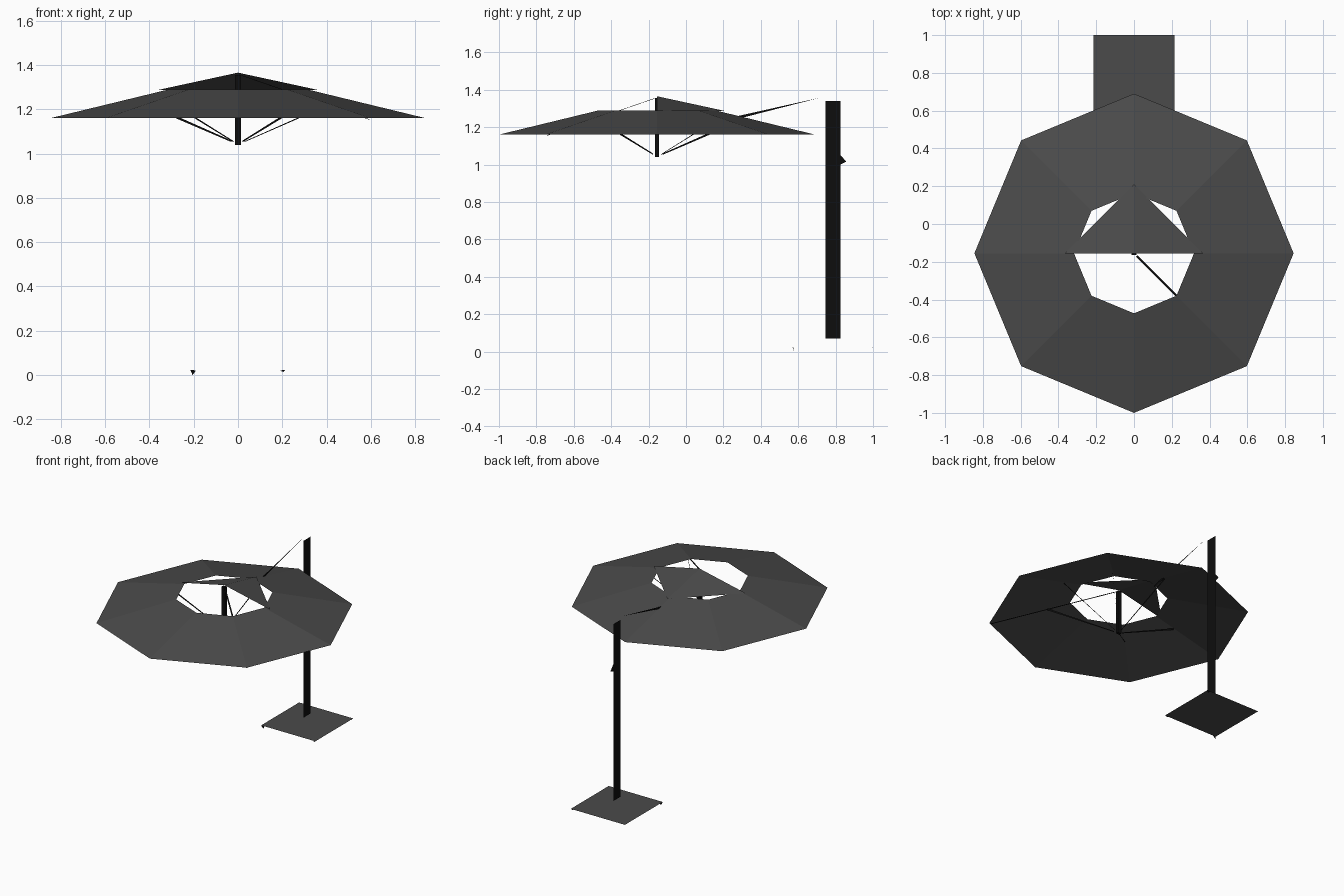
import bpy
import math
from mathutils import Vector

old = bpy.data.objects.get("Cube")
if old:
    bpy.data.objects.remove(old, do_unlink=True)


def material(name, value):
    mat = bpy.data.materials.new(name)
    mat.use_nodes = True
    color = (value, value, value, 1)
    mat.diffuse_color = color
    mat.node_tree.nodes["Principled BSDF"].inputs["Base Color"].default_value = color
    return mat


FABRIC = material("charcoal_grey", 0.07)
METAL = material("black_metal", 0.004)
CENTRE_Y = -0.155
APEX = 1.365
SLOPE = 0.2426


def sheet(name, verts, faces, mat):
    mesh = bpy.data.meshes.new(name)
    mesh.from_pydata(verts, [], faces)
    mesh.materials.append(mat)
    obj = bpy.data.objects.new(name, mesh)
    bpy.context.collection.objects.link(obj)
    return obj


def polygon(name, verts, mat):
    return sheet(name, verts, [range(len(verts))], mat)


def side_panel(name, profile, mat):
    """Upright flat panel on the centre plane, from (y, z) points."""
    return polygon(name, [(0, y, z) for y, z in profile], mat)


def polar(angle, radius, z):
    a = math.radians(angle)
    return Vector((radius * math.cos(a), CENTRE_Y + radius * math.sin(a), z))


# Eight-sided canopy with an open centre
ring = [polar(45 * i, r, z) for r, z in ((0.845, 1.16), (0.318, 1.288)) for i in range(8)]
sheet("canopy", ring, [(i, (i + 1) % 8, 8 + (i + 1) % 8, 8 + i) for i in range(8)], FABRIC)

# Vent cap over the rear half of the opening
cap = [polar(0, 0, APEX)] + [polar(a, 0.365, 1.286) for a in (0, 90, 180)]
sheet("vent_cap", cap, [(0, 1, 2), (0, 2, 3)], FABRIC)

# Centre mast
bpy.ops.mesh.primitive_cube_add(size=1, location=(0, CENTRE_Y, 1.197))
mast = bpy.context.object
mast.name = "centre_mast"
mast.scale = (0.028, 0.02, 0.315)
mast.data.materials.append(METAL)

# Flat struts from the lower hub up to the canopy
struts = {"left": (0, 0.007), "rear_left": (45, 0.006), "rear": (90, 0.014),
          "right": (180, 0.014), "front_right": (225, 0.01), "front_left": (315, 0.014)}
for side, (angle, depth) in struts.items():
    inner, outer = 0.03, 0.465
    z0, z1 = 1.052, 1.245
    polygon(side + "_strut", [polar(angle, inner, z0), polar(angle, outer, z1 - depth / 2),
                              polar(angle, outer, z1 + depth / 2),
                              polar(angle, inner, z0 + depth / 2)], METAL)

# Long rib under the canopy
across = Vector((1, 1, 0)).normalized() * 0.005
start = polar(315, 0.02, APEX - 0.012)
end = polar(315, 0.835, APEX - 0.008 - SLOPE * 0.835)
polygon("canopy_rib", [start - across, end - across, end + across, start + across], METAL)

# Support arm, pole and crank
side_panel("support_arm", [(0.2, 1.228), (0.3, 1.25), (0.72, 1.358), (0.2, 1.242)], METAL)
side_panel("pole", [(0.745, 0.07), (0.825, 0.07), (0.825, 1.34), (0.745, 1.34)], METAL)
side_panel("crank", [(0.825, 1.0), (0.857, 1.015), (0.825, 1.052)], METAL)

# Base plate with small corner feet
BASE_Y, HALF, BASE_Z = 0.785, 0.215, 0.024
corners = ((-1, -1), (1, -1), (1, 1), (-1, 1))
polygon("base_plate", [(sx * HALF, BASE_Y + sy * HALF, BASE_Z) for sx, sy in corners], FABRIC)
for name, (sx, sy), low in (("front_right_foot", corners[0], 0.0),
                            ("front_left_foot", corners[1], 0.014),
                            ("rear_left_foot", corners[2], 0.014)):
    x, y = sx * HALF, BASE_Y + sy * HALF
    polygon(name, [(x, y, BASE_Z), (x - sx * 0.025, y - sy * 0.004, BASE_Z - 0.003),
                   (x - sx * 0.01, y - sy * 0.008, low)], METAL)
